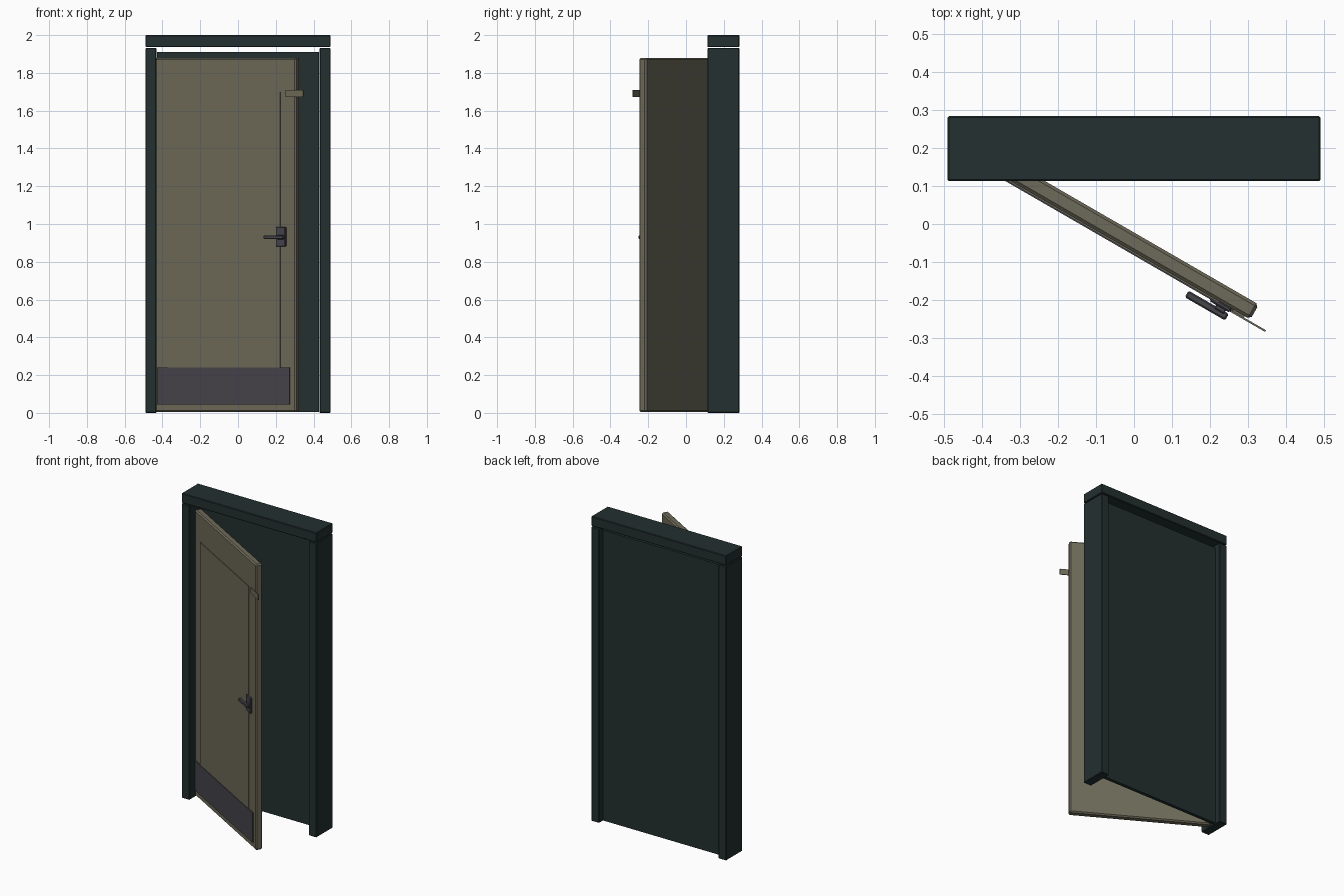
import bpy, bmesh, math
from mathutils import Matrix

if "Cube" in bpy.data.objects:
    bpy.data.objects.remove(bpy.data.objects["Cube"])


def material(name, rgb):
    m = bpy.data.materials.new(name)
    m.diffuse_color = (*rgb, 1)
    m.use_nodes = True
    m.node_tree.nodes["Principled BSDF"].inputs["Base Color"].default_value = m.diffuse_color
    return m


FRAME = material("dark_teal", (0.017, 0.029, 0.029))
DOOR = material("olive_grey", (0.155, 0.145, 0.100))
METAL = material("dark_metal", (0.062, 0.058, 0.070))

# Door swings 30 degrees open about the left post
HINGE = Matrix.Translation((-0.43, 0.20, 0)) @ Matrix.Rotation(math.radians(-30), 4, 'Z')


def box(name, x, y, z, mat, bevel=0.0, world=Matrix()):
    """Box from (min, max) ranges, with optional chamfered edges."""
    bm = bmesh.new()
    bmesh.ops.create_cube(bm, size=1)
    size = [r[1] - r[0] for r in (x, y, z)]
    mid = [(r[0] + r[1]) / 2 for r in (x, y, z)]
    bmesh.ops.scale(bm, vec=size, verts=bm.verts)
    if bevel:
        bmesh.ops.bevel(bm, geom=bm.edges[:], offset=bevel, segments=1, affect='EDGES')
    bmesh.ops.translate(bm, vec=mid, verts=bm.verts)
    me = bpy.data.meshes.new(name)
    bm.to_mesh(me)
    bm.free()
    me.materials.append(mat)
    ob = bpy.data.objects.new(name, me)
    ob.matrix_world = world
    bpy.context.collection.objects.link(ob)
    return ob


# Frame: two posts, header and recessed back panel
for side, x in (("left", (-0.49, -0.432)), ("right", (0.432, 0.49))):
    box(side + "_post", x, (0.113, 0.283), (0, 1.932), FRAME, 0.004)
box("header", (-0.49, 0.49), (0.113, 0.283), (1.936, 2.0), FRAME, 0.004)
box("back_panel", (-0.43, 0.43), (0.225, 0.247), (0.005, 1.91), FRAME)

# Door leaf with raised field (local x runs along the door, -y is its front)
F = -0.0225
box("door_leaf", (0, 0.862), (F, -F), (0.004, 1.88), DOOR, 0.008, HINGE)
box("door_raised_field", (0.082, 0.768), (F - 0.004, F + 0.002), (0.18, 1.70), DOOR, 0, HINGE)
box("kick_plate", (0.018, 0.828), (F - 0.007, F + 0.002), (0.045, 0.24), METAL, 0, HINGE)

# Latch tab sticking out past the door edge
box("latch_tab", (0.806, 0.912), (F - 0.009, F - 0.004), (1.672, 1.71), DOOR, 0, HINGE)
box("latch_tab_base", (0.81, 0.845), (F - 0.005, F + 0.002), (1.68, 1.702), DOOR, 0, HINGE)

# Handle: plate, neck and lever
box("handle_plate", (0.745, 0.806), (F - 0.012, F + 0.002), (0.88, 0.985), METAL, 0.004, HINGE)
box("handle_neck", (0.765, 0.795), (-0.045, F - 0.008), (0.917, 0.943), METAL, 0.003, HINGE)
box("handle_lever", (0.684, 0.806), (-0.058, -0.038), (0.920, 0.940), METAL, 0.004, HINGE)
